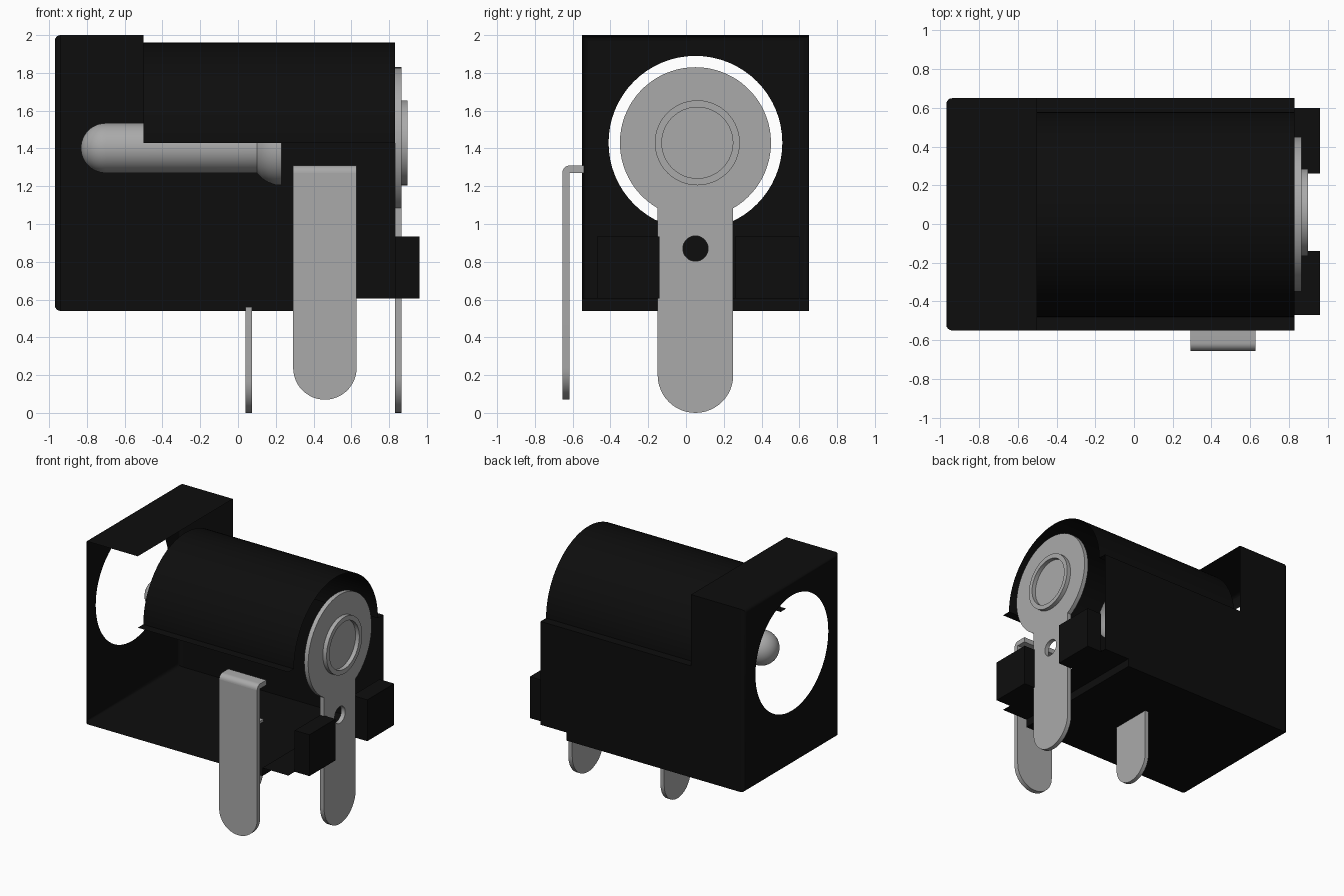
import bpy, bmesh, math
from mathutils import Vector

if "Cube" in bpy.data.objects:
    bpy.data.objects.remove(bpy.data.objects["Cube"])


def material(name, value):
    m = bpy.data.materials.new(name)
    m.use_nodes = True
    m.diffuse_color = (value, value, value, 1)
    m.node_tree.nodes["Principled BSDF"].inputs["Base Color"].default_value = m.diffuse_color
    return m


BLACK = material("black plastic", 0.004)
METAL = material("grey metal", 0.4)

CY, CZ = 0.05, 1.43            # barrel axis
FRONT, BACK = -0.55, 0.65      # housing sides
BOTTOM, STEP, TOP = 0.54, 0.605, 2.0
FACE, NECK, REAR = -0.97, -0.5, 0.83
ROUND = 0.03


def finish(bm, name, mat, smooth=True):
    bmesh.ops.remove_doubles(bm, verts=bm.verts, dist=1e-5)
    bmesh.ops.recalc_face_normals(bm, faces=bm.faces)
    me = bpy.data.meshes.new(name)
    bm.to_mesh(me)
    bm.free()
    me.materials.append(mat)
    ob = bpy.data.objects.new(name, me)
    bpy.context.collection.objects.link(ob)
    if smooth:
        bpy.ops.object.select_all(action='DESELECT')
        ob.select_set(True)
        bpy.context.view_layer.objects.active = ob
        bpy.ops.object.shade_smooth_by_angle(angle=math.radians(35))
    return ob


def loft(name, rings, mat, closed=False):
    """Skin a row of matching point rings."""
    bm = bmesh.new()
    rows = [[bm.verts.new(p) for p in ring] for ring in rings]
    for a, b in zip(rows, rows[1:]):
        n = len(a)
        for i in range(n if closed else n - 1):
            j = (i + 1) % n
            bm.faces.new((a[i], a[j], b[j], b[i]))
    return finish(bm, name, mat)


def plate(name, loops, place, mat, depth=None):
    """Fill flat outlines (later loops are holes), then thicken."""
    bm = bmesh.new()
    for loop in loops:
        vs = [bm.verts.new(place(*p)) for p in loop]
        for i, v in enumerate(vs):
            bm.edges.new((v, vs[(i + 1) % len(vs)]))
    bmesh.ops.triangle_fill(bm, edges=bm.edges[:], use_beauty=True)
    if depth:
        out = bmesh.ops.extrude_face_region(bm, geom=bm.faces[:], use_keep_orig=True)
        moved = [g for g in out["geom"] if isinstance(g, bmesh.types.BMVert)]
        bmesh.ops.translate(bm, verts=moved, vec=Vector(depth))
    return finish(bm, name, mat, smooth=bool(depth))


def arc(cx, cy, r, start, end, n=32, full=False):
    count = n if full else n + 1
    angles = [math.radians(start + (end - start) * i / n) for i in range(count)]
    return [(cx + r * math.cos(a), cy + r * math.sin(a)) for a in angles]


def circle(cx, cy, r, n=64):
    return arc(cx, cy, r, 0, 360, n, True)


def rect(a0, a1, b0, b1):
    return [(a0, b0), (a1, b0), (a1, b1), (a0, b1)]


def on_x(x):
    return lambda y, z: (x, y, z)


def on_y(y):
    return lambda x, z: (x, y, z)


def on_z(z):
    return lambda x, y: (x, y, z)


def revolve(name, profile, cy, cz, mat):
    return loft(name, [[(x, y, z) for y, z in circle(cy, cz, r, 48)] for x, r in profile],
                mat, closed=True)


def box(name, x0, x1, y0, y1, z0, z1, mat):
    return plate(name, [rect(x0, x1, y0, y1)], on_z(z0), mat, (0, 0, z1 - z0))


# Socket face with its round opening and rounded rim
plate("socket_face", [rect(FRONT + ROUND, BACK - ROUND, BOTTOM + ROUND, TOP - ROUND),
                      circle(CY, CZ, 0.46)], on_x(FACE), BLACK)
rims = []
for i in range(5):
    a = math.radians(22.5 * i)
    inset, x = ROUND * (1 - math.sin(a)), FACE + ROUND * (1 - math.cos(a))
    rims.append([(x, y, z) for y, z in
                 rect(FRONT + inset, BACK - inset, BOTTOM + inset, TOP - inset)])
loft("face_rim", rims, BLACK, closed=True)

# Thin housing walls, open on the front side and at the rear
start = FACE + ROUND
plate("collar_top", [rect(start, NECK, FRONT, BACK)], on_z(TOP), BLACK)
floor = [(start, BOTTOM), (0.6, BOTTOM), (0.6, STEP), (REAR, STEP)]
loft("housing_floor", [[(x, y, z) for x, z in floor] for y in (FRONT, BACK)], BLACK)
plate("back_wall", [floor + [(REAR, CZ), (NECK, CZ), (NECK, TOP), (start, TOP)]],
      on_y(BACK), BLACK)

# Half-round barrel shell with narrow ledges along its sides
R = 0.53
loft("barrel_shell", [[(x, y, z) for y, z in arc(CY, CZ, R, 0, 180, 48)]
                      for x in (NECK, REAR)], BLACK)
for name, y0, y1 in (("front_ledge", FRONT, CY - R), ("back_ledge", CY + R, BACK)):
    plate(name, [rect(NECK, REAR, y0, y1)], on_z(CZ), BLACK)

# Rear guide blocks
for name, y0, y1 in (("front_block", -0.47, -0.14), ("back_block", 0.26, 0.6)):
    box(name, REAR, 0.96, y0, y1, STEP, 0.935, BLACK)

# Centre pin: domed tip, straight shaft, flared root
tip = [(x, max(r, 0.0005)) for x, r in arc(-0.7, 0, 0.132, 180, 90, 12)]
root = [(0.1, 0.132), (0.125, 0.16), (0.16, 0.182), (0.195, 0.195), (0.23, 0.198)]
revolve("centre_pin", tip + root, CY, 1.402, METAL)

# Rear terminal: round head, neck and rounded foot with a hole
HW = 0.2
drop = math.degrees(math.asin(HW / 0.4))
outline = arc(CY, CZ, 0.4, -90 + drop, 270 - drop, 64) + arc(CY, HW, HW, 180, 360, 24)
plate("rear_terminal", [outline, circle(CY, 0.87, 0.067, 32)], on_x(REAR), METAL,
      (0.035, 0, 0))

# Riveted end of the pin: raised ring around a recess
plate("rivet_ring", [circle(CY + 0.01, CZ, 0.225), circle(CY + 0.01, CZ, 0.188)],
      on_x(REAR + 0.03), METAL, (0.038, 0, 0))

# Middle terminal under the floor
MW = 0.168
plate("middle_terminal", [arc(CY, MW, MW, 180, 360, 24) + [(CY + MW, 0.56), (CY - MW, 0.56)]],
      on_x(0.04), METAL, (0.033, 0, 0))

# Front terminal: rounded blade, bent at the top towards the housing
FX, FOOT, BEND = 0.46, 0.07, 1.27
plate("front_blade", [arc(FX, FOOT + MW, MW, 180, 360, 24) + [(FX + MW, BEND), (FX - MW, BEND)]],
      on_y(-0.655), METAL, (0, 0.037, 0))
bend = arc(-0.615, BEND, 0.04, 180, 90, 8) + [(-0.54, 1.31), (-0.54, BEND), (-0.618, BEND)]
plate("front_blade_bend", [bend], on_x(FX - MW), METAL, (2 * MW, 0, 0))
